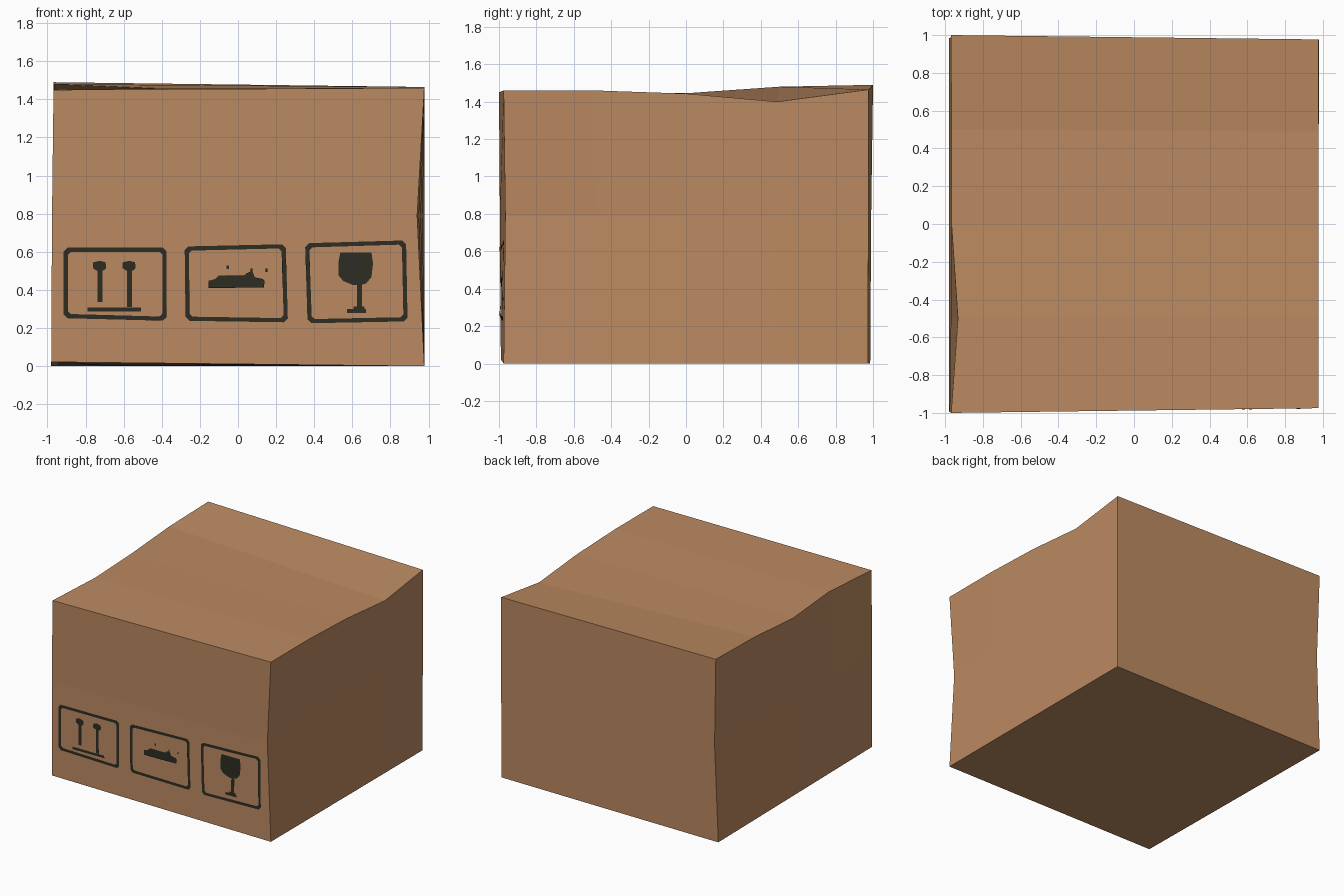
import bpy, bmesh, math

if "Cube" in bpy.data.objects:
    bpy.data.objects.remove(bpy.data.objects["Cube"])


def material(name, rgb):
    m = bpy.data.materials.new(name)
    m.diffuse_color = (*rgb, 1)
    m.use_nodes = True
    m.node_tree.nodes["Principled BSDF"].inputs["Base Color"].default_value = m.diffuse_color
    return m


CARD = material("cardboard brown", (0.50, 0.255, 0.12))
INK = material("dark ink", (0.026, 0.026, 0.017))


def lerp(a, b, t):
    return a + (b - a) * t


def finish(name, bm, mat):
    me = bpy.data.meshes.new(name)
    bm.to_mesh(me)
    bm.free()
    me.materials.append(mat)
    ob = bpy.data.objects.new(name, me)
    bpy.context.collection.objects.link(ob)
    return ob


# Cardboard box: rings of five points along each side, at bottom, middle and top
SAG_LEFT = (1.45, 1.455, 1.445, 1.48, 1.49)
SAG_RIGHT = (1.46, 1.46, 1.443, 1.40, 1.465)
DENT_LEFT = (-0.968, -0.932, -0.966, -0.967, -0.968)


def edge_point(right, level, i):
    t = i / 4
    if right:
        y = lerp((-0.975, -0.966, -0.975)[level], (0.973, 0.975, 0.977)[level], t)
        x = (0.978, lerp(0.94, 0.979, t), 0.978)[level]
        z = (0, 0.79, SAG_RIGHT[i])[level]
    else:
        y = lerp((-0.99, -0.995, -1.0)[level], (0.985, 0.99, 1.0)[level], t)
        x = (-0.98, lerp(-0.976, -0.95, t), DENT_LEFT[i])[level]
        z = (lerp(0.022, 0, t), 0.79, SAG_LEFT[i])[level]
    return x, y, z


bm = bmesh.new()
v = {(s, l, i): bm.verts.new(edge_point(s, l, i))
     for s in (0, 1) for l in range(3) for i in range(5)}
for i in range(4):
    for l in (0, 2):                                   # bottom and top strips
        bm.faces.new([v[0, l, i], v[1, l, i], v[1, l, i + 1], v[0, l, i + 1]])
    for s in (0, 1):                                   # left and right walls
        for l in (0, 1):
            bm.faces.new([v[s, l, i], v[s, l, i + 1], v[s, l + 1, i + 1], v[s, l + 1, i]])
for i in (0, 4):                                       # front and back walls
    for l in (0, 1):
        bm.faces.new([v[0, l, i], v[1, l, i], v[1, l + 1, i], v[0, l + 1, i]])
bmesh.ops.recalc_face_normals(bm, faces=bm.faces)
finish("cardboard_box", bm, CARD)


# Printed marks: thin plates laid on the lower half of the front wall
def on_front(x, z):
    t, h = (x + 0.98) / 1.95, z / 0.79
    y = lerp(lerp(-0.99, -0.995, h), lerp(-0.975, -0.966, h), t)
    return x, y - 0.005, z


def print_faces(name, polys):
    bm = bmesh.new()
    for p in polys:
        bm.faces.new([bm.verts.new(on_front(x, z)) for x, z in p])
    bmesh.ops.remove_doubles(bm, verts=bm.verts, dist=1e-5)
    bmesh.ops.recalc_face_normals(bm, faces=bm.faces)
    for f in bm.faces:
        f.normal_update()
        if f.normal.y > 0:
            f.normal_flip()
    bmesh.ops.triangulate(bm, faces=[f for f in bm.faces if len(f.verts) > 4])
    finish(name, bm, INK)


def bar(x0, x1, z0, z1):
    return [(x0, z0), (x1, z0), (x1, z1), (x0, z1)]


def chamfered(corners, c):
    pts = []
    for k, (x, z) in enumerate(corners):
        for n in (corners[k - 1], corners[(k + 1) % 4]):
            d = math.hypot(n[0] - x, n[1] - z)
            pts.append((x + (n[0] - x) * c / d, z + (n[1] - z) * c / d))
    return pts


def frame(corners, w=0.022):
    # corners run bottom left, bottom right, top right, top left
    sign = ((1, 1), (-1, 1), (-1, -1), (1, -1))
    inner = [(x + a * w, z + b * w) for (x, z), (a, b) in zip(corners, sign)]
    o, i = chamfered(corners, 0.02), chamfered(inner, 0.015)
    return [[o[k - 1], o[k], i[k], i[k - 1]] for k in range(8)]


print_faces("mark_frame_left", frame([(-.915, .252), (-.375, .238), (-.375, .622), (-.915, .622)]))
print_faces("mark_frame_middle", frame([(-.275, .238), (.262, .23), (.25, .64), (-.28, .628)]))
print_faces("mark_frame_right", frame([(.365, .225), (.89, .235), (.882, .66), (.352, .645)]))


# Upright arrows with a ground line
def arrow(x, foot):
    head = [(x - .037, .515), (x - .02, .503), (x + .02, .503), (x + .033, .515),
            (x + .03, .545), (x, .553), (x - .035, .545)]
    return [head, bar(x - .013, x + .013, foot, .503)]


print_faces("upright_arrows", arrow(-.725, .337) + arrow(-.57, .31)
            + [bar(-.79, -.508, .288, .308)])

# Handling mark: low flat shape with three specks
print_faces("handling_mark", [
    [(-.155, .41), (.135, .413), (.14, .446), (.128, .458), (.088, .466), (.074, .50),
     (.045, .487), (.033, .477), (-.1, .477), (-.118, .458), (-.155, .448)],
    bar(-.06, -.048, .51, .527), bar(.065, .076, .498, .512), bar(.145, .154, .495, .512)])

# Fragile mark: goblet
print_faces("goblet_mark", [
    [(.537, .597), (.70, .597), (.709, .54), (.70, .467), (.673, .435), (.645, .425),
     (.605, .425), (.553, .446), (.527, .477), (.527, .545)],
    bar(.625, .652, .305, .425), bar(.573, .673, .28, .3), bar(.605, .665, .3, .312)])
